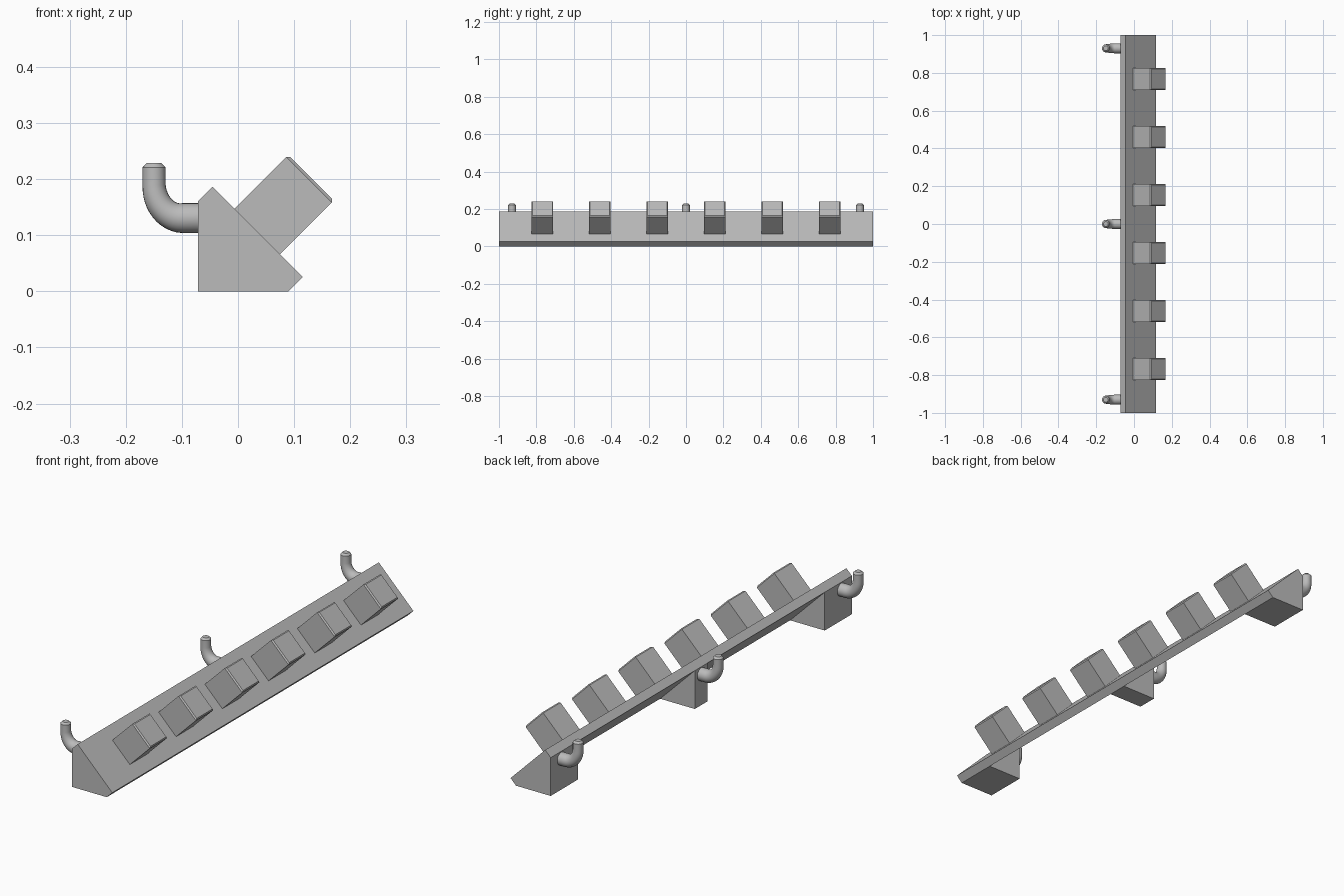
import bpy, bmesh, math
from mathutils import Vector

old = bpy.data.objects.get("Cube")
if old:
    bpy.data.objects.remove(old, do_unlink=True)

GREY = (0.5, 0.5, 0.5, 1)
grey = bpy.data.materials.new("plain grey")
grey.use_nodes = True
grey.diffuse_color = GREY
grey.node_tree.nodes["Principled BSDF"].inputs["Base Color"].default_value = GREY


def finish(bm, name):
    bmesh.ops.recalc_face_normals(bm, faces=bm.faces)
    mesh = bpy.data.meshes.new(name)
    bm.to_mesh(mesh)
    bm.free()
    mesh.materials.append(grey)
    obj = bpy.data.objects.new(name, mesh)
    bpy.context.collection.objects.link(obj)
    return obj


def loft(rings, name):
    """Skin a list of equal-sized point rings and cap both ends."""
    bm = bmesh.new()
    loops = [[bm.verts.new(p) for p in ring] for ring in rings]
    n = len(loops[0])
    for a, b in zip(loops, loops[1:]):
        for i in range(n):
            j = (i + 1) % n
            bm.faces.new((a[i], a[j], b[j], b[i]))
    bm.faces.new(loops[0])
    bm.faces.new(loops[-1])
    return finish(bm, name)


def prism(profile, y0, y1, name):
    """Extrude an x-z profile along y."""
    return loft([[(x, y, z) for x, z in profile] for y in (y0, y1)], name)


# Sloping plank with square-cut edges
BACK, TOE, TOP, T = -0.071, 0.09, 0.161, 0.0255
prism([(BACK, TOP), (TOE, 0), (TOE + T, T), (BACK + T, TOP + T)], -1, 1, "plank")

# Triangular brackets behind the plank
wedge = [(BACK, 0), (TOE, 0), (BACK, TOP)]
for name, y0, y1 in (("front_bracket", -1, -0.82),
                     ("middle_bracket", -0.043, 0.043),
                     ("back_bracket", 0.82, 1)):
    prism(wedge, y0, y1, name)

# Square pegs standing on the slope, with a chamfered outer rim
out = Vector((1, 0, 1)).normalized()
down = Vector((1, 0, -1)).normalized()
side = Vector((0, 1, 0))
HALF, HEIGHT, RIM = 0.0575, 0.136, 0.005
for k in range(6):
    base = Vector((0.034, (k - 2.5) * 0.307, 0.1065))
    rings = []
    for h, r in ((0, HALF), (HEIGHT - RIM, HALF), (HEIGHT, HALF - RIM)):
        rings.append([base + out * h + down * (r * u) + side * (r * v)
                      for u, v in ((-1, -1), (1, -1), (1, 1), (-1, 1))])
    loft(rings, f"peg_{k + 1}")

# Hook stations: centre x, centre z, sweep angle, radius
SIDES, STEPS = 24, 12
stations = [(BACK, 0.1305, 0, 0.0265)]
for s in range(STEPS + 1):
    a = math.pi / 2 * s / STEPS
    stations.append((-0.1 - 0.0495 * math.sin(a), 0.19 - 0.0595 * math.cos(a),
                     a, 0.0265 - 0.006 * s / STEPS))
stations += [(-0.1495, 0.221, math.pi / 2, 0.0205),
             (-0.1495, 0.229, math.pi / 2, 0.0125)]

# Upturned tapering hooks on the back
for name, y in (("front_hook", -0.93), ("middle_hook", 0), ("back_hook", 0.93)):
    rings = []
    for x, z, a, r in stations:
        across = Vector((math.sin(a), 0, math.cos(a)))
        rings.append([Vector((x, y, z)) + across * (r * math.cos(t)) + side * (r * math.sin(t))
                      for t in (2 * math.pi * i / SIDES for i in range(SIDES))])
    hook = loft(rings, name)
    bpy.ops.object.select_all(action='DESELECT')
    hook.select_set(True)
    bpy.context.view_layer.objects.active = hook
    bpy.ops.object.shade_smooth_by_angle(angle=math.radians(30))
